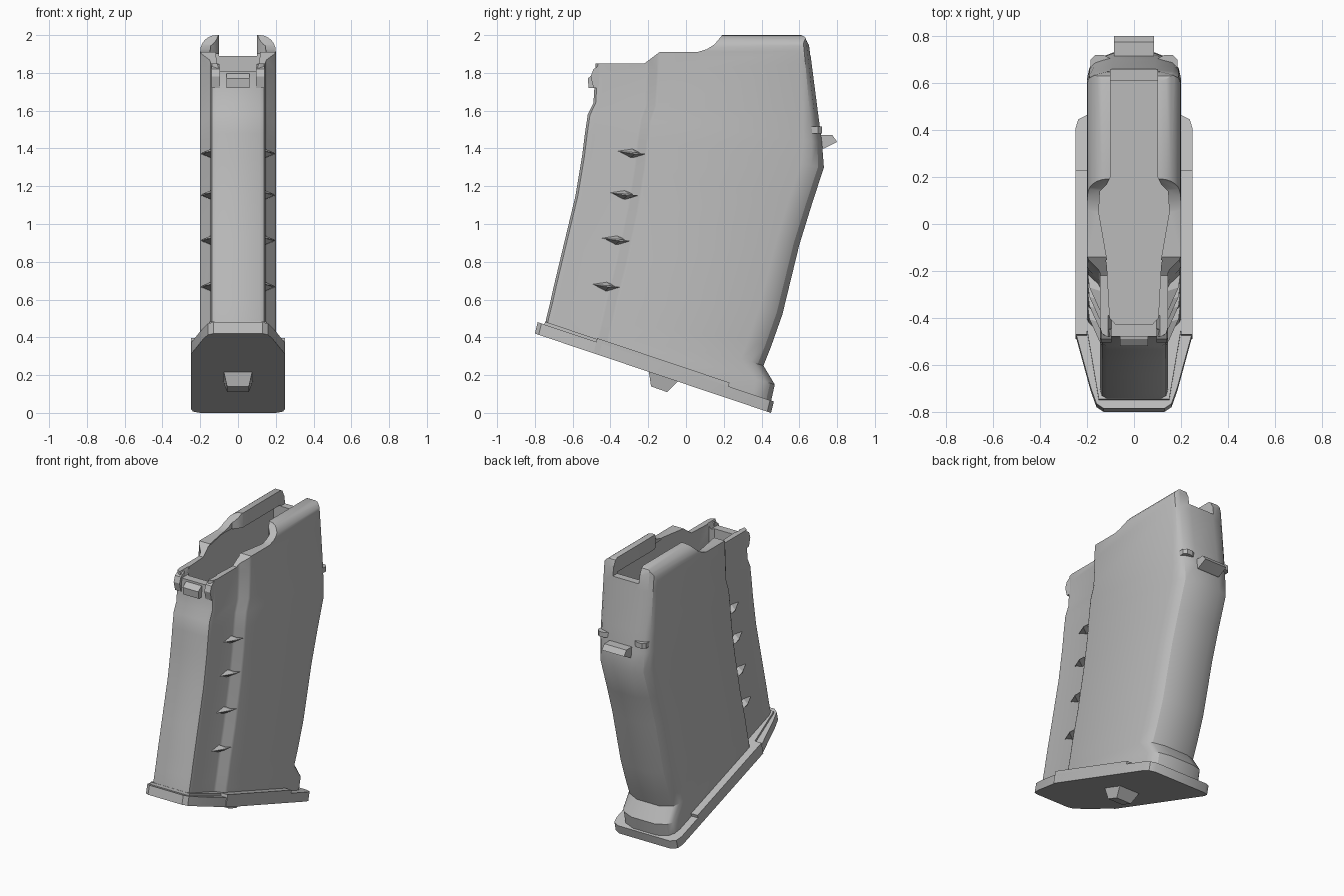
import bpy, bmesh, math

old = bpy.data.objects.get("Cube")
if old:
    bpy.data.objects.remove(old, do_unlink=True)

GREY = (0.5, 0.5, 0.5, 1)
mat = bpy.data.materials.new("plain grey")
mat.use_nodes = True
mat.diffuse_color = GREY
mat.node_tree.nodes["Principled BSDF"].inputs["Base Color"].default_value = GREY


def loft(name, rings):
    """Skin equal-sized rings of points and cap both ends."""
    bm = bmesh.new()
    vs = [[bm.verts.new(p) for p in r] for r in rings]
    n = len(vs[0])
    for a, b in zip(vs, vs[1:]):
        for i in range(n):
            j = (i + 1) % n
            bm.faces.new((a[i], a[j], b[j], b[i]))
    bm.faces.new(vs[0])
    bm.faces.new(vs[-1])
    bmesh.ops.recalc_face_normals(bm, faces=bm.faces[:])
    me = bpy.data.meshes.new(name)
    bm.to_mesh(me)
    bm.free()
    me.materials.append(mat)
    ob = bpy.data.objects.new(name, me)
    bpy.context.collection.objects.link(ob)
    return ob


def prism(name, pts, axis, lo, hi):
    """Extrude a 2D outline along one axis."""
    place = {"x": lambda p, h: (h, p[0], p[1]),
             "y": lambda p, h: (p[0], h, p[1]),
             "z": lambda p, h: (p[0], p[1], h)}[axis]
    return loft(name, [[place(p, h) for p in pts] for h in (lo, hi)])


def mirrored(half):
    return half + [(-p[0],) + tuple(p[1:]) for p in reversed(half)]


def select(ob):
    bpy.ops.object.select_all(action="DESELECT")
    ob.select_set(True)
    bpy.context.view_layer.objects.active = ob


def combine(ob, cutter, op="DIFFERENCE"):
    m = ob.modifiers.new("cut", "BOOLEAN")
    m.operation, m.object, m.solver = op, cutter, "EXACT"
    select(ob)
    bpy.ops.object.modifier_apply(modifier=m.name)
    bpy.data.objects.remove(cutter, do_unlink=True)


def smooth(ob, angle=32):
    select(ob)
    bpy.ops.object.shade_smooth_by_angle(angle=math.radians(angle))


# Curved body: front y, z, back y, z, depth of the rounded back edge
stations = [(-.75, .44, .45, .06, .10), (-.74, .50, .47, .15, .10),
            (-.72, .58, .41, .25, .12), (-.70, .67, .45, .35, .12),
            (-.645, .90, .51, .52, .12), (-.585, 1.15, .60, .89, .12),
            (-.55, 1.36, .665, 1.10, .12), (-.535, 1.48, .73, 1.30, .12),
            (-.52, 1.58, .72, 1.43, .10), (-.49, 1.64, .70, 1.58, .08),
            (-.48, 1.80, .665, 1.85, .06), (-.475, 2.05, .64, 2.05, .05)]


def section(fy, fz, by, bz, d):
    half = [(.115, fy), (.137, fy + .012), (.145, fy + .04), (.145, fy + .27),
            (.152, fy + .285), (.193, fy + .325), (.2, fy + .34), (.2, by - d),
            (.19, by - .55 * d), (.165, by - .25 * d), (.09, by)]
    return mirrored([(x, y, fz + (bz - fz) * (y - fy) / (by - fy)) for x, y in half])


body = loft("magazine_body", [section(*s) for s in stations])

# Rounded feed lips, stepped top edge and softened rear corner
arc = [(.115 + .085 * math.cos(a), 1.915 + .085 * math.sin(a))
       for a in [math.radians(15 * k) for k in range(7)]]
combine(body, prism("lip_shape", mirrored([(.3, 0), (.3, 1.5), (.2005, 1.75)] + arc),
                    "y", -1.5, 1.5), "INTERSECT")
combine(body, prism("top_cut", [(-1, 1.85), (-.22, 1.85), (-.14, 1.91), (.06, 1.91),
                                (.11, 1.925), (.15, 1.95), (.2, 2.01), (.2, 2.3),
                                (-1, 2.3)], "x", -1, 1))
combine(body, prism("rear_cut", [(.60, 2.005), (.63, 1.99), (.648, 1.95), (.9, 1.94),
                                 (.9, 2.3), (.60, 2.3)], "x", -1, 1))

# Hollow chamber, open slot between the lips and front notch
chamber = [(.155, .61), (.155, .05), (.115, -.18), (.103, -.40), (.08, -.425)]
combine(body, prism("chamber_cut", mirrored(chamber), "z", 1.6, 1.9))
slot = [(.1, .9), (.1, .2), (.115, .17), (.145, .14), (.15, .05), (.11, -.18),
        (.1, -.40), (.078, -.42)]
combine(body, prism("slot_cut", mirrored(slot), "z", 1.89, 2.3))
combine(body, prism("notch_cut", mirrored([(.095, 1.81), (.13, 1.9), (.13, 2.3)]),
                    "y", -.8, -.39))
smooth(body)

# Diamond grip ribs in the side steps
for side, label in ((1, "left"), (-1, "right")):
    for k, (y, z) in enumerate([(-.29, 1.375), (-.33, 1.155), (-.37, .915), (-.425, .67)]):
        ring = [(-.085, .01), (-.01, -.03), (.085, -.005), (.0, .028)]
        outer = [(.147, -.075, .009), (.19, .02, -.004), (.197, .075, -.004), (.19, .02, .004)]
        loft(f"{label}_grip_rib_{k + 1}",
             [[(side * .13, y + a, z + b) for a, b in ring],
              [(side * x, y + a, z + b) for x, a, b in outer]])


# Sloping base plate with side rails
def base_z(y):
    return .336 * (.45 - y)


def slab(name, outline, low, high):
    return loft(name, [[(x, y + .25 * h, base_z(y) + h) for x, y in outline]
                       for h in (low, high)])


plate = slab("base_plate", mirrored([(.13, -.80), (.16, -.78), (.185, -.71), (.245, -.49),
                                     (.25, -.46), (.25, .39), (.238, .43), (.2, .45)]),
             0, .06)
smooth(plate)
for side, label in ((1, "left"), (-1, "right")):
    slab(f"{label}_base_rail", [(side * x, y) for x, y in
                                ((.2, -.49), (.25, -.49), (.25, .21), (.2, .21))], .0, .08)

# Collar where the body meets the plate
slab("front_collar", mirrored([(.15, -.765), (.2, -.47), (.2, -.3)]), .03, .075)

# Release stud under the plate
stud = prism("release_stud", [(-.20, .24), (-.185, .14), (-.10, .11), (-.04, .17),
                              (-.02, .19)], "x", -.08, .08)
for v in stud.data.vertices:
    if v.co.z < .15:
        v.co.x *= .72

# Front locking tab with two side posts
prism("front_tab", [(-.46, 1.72), (-.515, 1.72), (-.52, 1.77), (-.49, 1.795), (-.46, 1.80)],
      "x", -.06, .06)
for side, label in ((1, "left"), (-1, "right")):
    prism(f"{label}_front_post", [(-.46, 1.72), (-.49, 1.72), (-.505, 1.78), (-.49, 1.82),
                                  (-.45, 1.845), (-.44, 1.80)],
          "x", side * .095, side * .14)

# Rear catch and its cross plate
prism("rear_catch", [(.66, 1.47), (.775, 1.47), (.80, 1.435), (.73, 1.40), (.66, 1.40)],
      "x", -.085, .085)
prism("rear_cross_plate", mirrored([(.18, .645), (.185, .66), (.185, .70), (.165, .72),
                                    (.13, .72), (.09, .70)]), "z", 1.48, 1.515)
